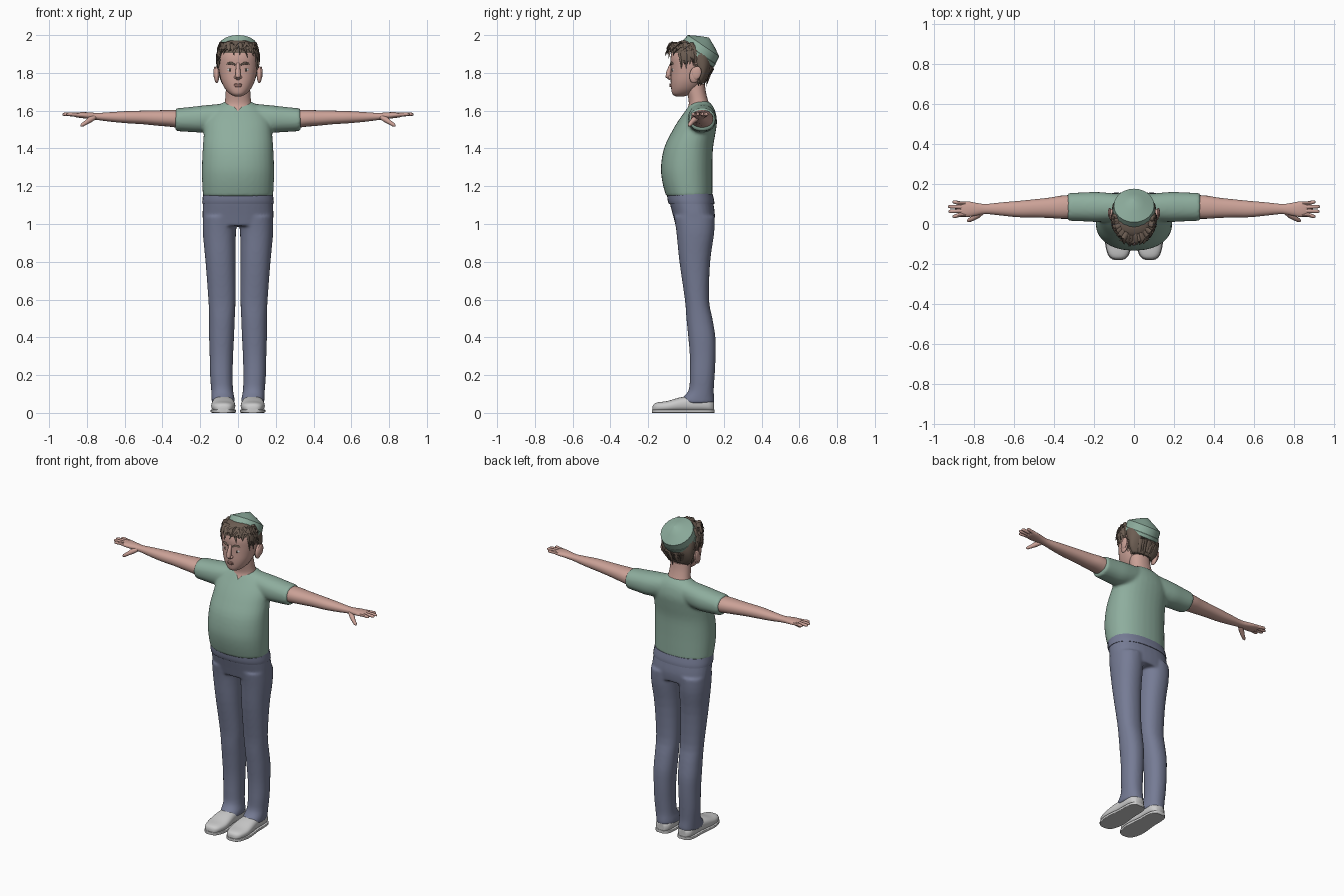
import bpy, bmesh, random
from math import sin, cos, pi, radians
from mathutils import Vector, Matrix

random.seed(4)
SHIRT, PANTS = (0.27, 0.42, 0.34), (0.18, 0.20, 0.30)
SKIN, HAIR = (0.60, 0.36, 0.31), (0.15, 0.11, 0.085)
mats = {}


def material(color):
    if color not in mats:
        m = bpy.data.materials.new("paint_%d" % len(mats))
        m.diffuse_color = (*color, 1)
        mats[color] = m
    return mats[color]


def skin_rings(bm, loops):
    """Bridge successive vertex loops and cap both ends."""
    vs = [[bm.verts.new(p) for p in loop] for loop in loops]
    n = len(vs[0])
    for a, b in zip(vs, vs[1:]):
        for i in range(n):
            bm.faces.new((a[i], a[(i + 1) % n], b[(i + 1) % n], b[i]))
    bm.faces.new(vs[0])
    bm.faces.new(vs[-1])


def loft(bm, rings, axis="z", n=32, power=2.2, steps=3):
    """Rings are (position, a_min, a_max, b_min, b_max), splined along the axis."""
    dense = []
    for i in range(len(rings) - 1):
        p = [rings[max(0, min(len(rings) - 1, i + k))] for k in (-1, 0, 1, 2)]
        for s in range(steps):
            t = s / steps
            dense.append([b + 0.5 * t * (c - a + t * (2 * a - 5 * b + 4 * c - d + t * (3 * (b - c) + d - a)))
                          for a, b, c, d in zip(*p)])
    dense.append(rings[-1])
    loops = []
    for t, a0, a1, b0, b1 in dense:
        loop = []
        for k in range(n):
            c, s = cos(2 * pi * k / n), sin(2 * pi * k / n)
            a = (a0 + a1) / 2 + (a1 - a0) / 2 * (1 if c > 0 else -1) * abs(c) ** (2 / power)
            b = (b0 + b1) / 2 + (b1 - b0) / 2 * (1 if s > 0 else -1) * abs(s) ** (2 / power)
            loop.append({"x": (t, a, b), "y": (a, t, b), "z": (a, b, t)}[axis])
        loops.append(loop)
    skin_rings(bm, loops)


def sym(rings):
    """(z, front, back, half width) to loft rings."""
    return [(z, -w, w, f, b) for z, f, b, w in rings]


def tube(bm, pts, radii, n=8, flat=1.0, up=(0, 0, 1)):
    pts = [Vector(p) for p in pts]
    loops = []
    for i, (p, r) in enumerate(zip(pts, radii)):
        d = (pts[min(i + 1, len(pts) - 1)] - pts[max(i - 1, 0)]).normalized()
        u = d.cross(Vector(up)).normalized()
        v = d.cross(u)
        loops.append([p + r * (cos(2 * pi * k / n) * u + flat * sin(2 * pi * k / n) * v) for k in range(n)])
    skin_rings(bm, loops)


def ball(bm, loc, size, rot=0):
    m = Matrix.Translation(loc) @ Matrix.Rotation(rot, 4, "X") @ Matrix.Diagonal((*size, 1))
    bmesh.ops.create_uvsphere(bm, u_segments=16, v_segments=10, radius=1, matrix=m)


def finish(name, bm, color=None, mirror=False, remesh=0, angle=45):
    bmesh.ops.recalc_face_normals(bm, faces=bm.faces)
    me = bpy.data.meshes.new(name)
    bm.to_mesh(me)
    bm.free()
    me.shade_smooth()
    me.set_sharp_from_angle(angle=radians(angle))
    ob = bpy.data.objects.new(name, me)
    bpy.context.collection.objects.link(ob)
    if color:
        me.materials.append(material(color))
    if mirror:
        ob.modifiers.new("mirror", "MIRROR")
    if remesh:
        r = ob.modifiers.new("fuse", "REMESH")
        r.mode, r.voxel_size, r.use_smooth_shade = "VOXEL", remesh, True
        s = ob.modifiers.new("soften", "SMOOTH")
        s.factor, s.iterations = 0.5, 7
    return ob


# shirt: torso and sleeves fused, with a V neck cut
bm = bmesh.new()
loft(bm, sym([(1.145, -.105, .14, .186), (1.22, -.125, .14, .19), (1.30, -.133, .14, .191),
              (1.40, -.117, .143, .187), (1.48, -.08, .156, .181), (1.54, -.045, .164, .175),
              (1.59, -.01, .157, .15), (1.625, .015, .142, .11), (1.65, .035, .118, .065)]))
for s in (-1, 1):
    loft(bm, [(s * .07, .015, .15, 1.50, 1.638), (s * .18, .01, .16, 1.485, 1.628),
              (s * .25, .013, .158, 1.487, 1.62), (s * .332, .016, .155, 1.492, 1.612)], "x")
shirt = finish("shirt", bm, SHIRT, remesh=.009)
bm = bmesh.new()
skin_rings(bm, [[(0, y, 1.597), (.075, y, 1.685), (-.075, y, 1.685)] for y in (-.2, .032)])
cutter = finish("neck_cutter", bm, SHIRT)
cutter.hide_render = True
cutter.display_type = "WIRE"
b = shirt.modifiers.new("v_neck", "BOOLEAN")
b.operation, b.object = "DIFFERENCE", cutter

# trousers: hips and two legs fused
bm = bmesh.new()
loft(bm, sym([(1.17, -.095, .135, .178), (1.12, -.088, .143, .184), (1.05, -.07, .153, .188),
              (.99, -.055, .148, .184)]), power=2.4)
for s in (-1, 1):
    legs = [(1.04, -.063, .153, .004, .187), (.95, -.05, .149, .011, .186), (.8, -.035, .128, .013, .172),
            (.6, -.006, .122, .013, .157), (.5, .002, .14, .017, .153), (.4, .012, .156, .021, .153),
            (.3, .02, .157, .026, .15), (.2, .02, .152, .028, .148), (.12, .014, .147, .026, .142),
            (.075, -.025, .15, .018, .14), (.05, -.037, .15, .018, .139)]
    loft(bm, [(z, s * i, s * o, f, k) for z, f, k, i, o in legs])
finish("trousers", bm, PANTS, remesh=.008)
bm = bmesh.new()
loft(bm, sym([(1.105, -.090, .150, .189), (1.125, -.097, .149, .189), (1.16, -.101, .141, .184)]), power=2.3)
finish("waistband", bm, PANTS)

# shoes and soles
plan = [(-.18, .02, .035), (-.172, .038, .048), (-.15, .054, .056), (-.10, .066, .063), (-.04, .064, .08),
        (.02, .057, .09), (.09, .056, .09), (.13, .048, .075), (.15, .028, .06)]
bm = bmesh.new()
loft(bm, [(y * .98, .078 - w * .96, .078 + w * .96, .005, h) for y, w, h in plan], "y", power=2.5)
finish("shoes", bm, mirror=True)
bm = bmesh.new()
loft(bm, [(y, .078 - w, .078 + w, 0, .018) for y, w, h in plan], "y", power=8)
finish("soles", bm, mirror=True)

# arms, palms, fingers and thumbs
bm = bmesh.new()
loft(bm, [(.29, .027, .145, 1.505, 1.604), (.36, .026, .142, 1.515, 1.604), (.42, .03, .132, 1.52, 1.602),
          (.5, .033, .123, 1.528, 1.60), (.58, .034, .115, 1.533, 1.598), (.66, .042, .108, 1.54, 1.593),
          (.74, .05, .1, 1.55, 1.588), (.79, .042, .106, 1.556, 1.591), (.83, .035, .113, 1.561, 1.592),
          (.862, .039, .111, 1.566, 1.588), (.87, .046, .104, 1.572, 1.583)], "x", n=24)
for y0, y1, x in ((.046, .038, .908), (.065, .063, .928), (.085, .087, .93), (.103, .110, .908)):
    tube(bm, [(.84, y0, 1.578), (.87, y0, 1.58), (x - .012, y1, 1.581), (x - .003, y1, 1.58), (x, y1, 1.58)],
         [.010, .0105, .009, .006, .002])
tube(bm, [(.76, .06, 1.565), (.785, .042, 1.551), (.805, .028, 1.537), (.825, .018, 1.524), (.832, .014, 1.519)],
     [.014, .016, .012, .010, .004])
finish("arms", bm, SKIN, mirror=True)

# neck and upper chest
bm = bmesh.new()
loft(bm, sym([(1.56, -.022, .13, .12), (1.60, .002, .13, .09), (1.63, .014, .125, .074),
              (1.66, .013, .115, .068), (1.70, .005, .105, .065), (1.74, 0, .1, .063)]))
finish("neck", bm, SKIN)

# head with nose and ears
bm = bmesh.new()
loft(bm, sym([(1.676, -.055, -.01, .018), (1.688, -.072, .03, .042), (1.715, -.078, .065, .068),
              (1.755, -.081, .095, .088), (1.80, -.080, .115, .099), (1.84, -.080, .127, .105),
              (1.88, -.082, .13, .105), (1.92, -.072, .122, .098), (1.95, -.05, .10, .078),
              (1.968, -.015, .07, .045)]))
tube(bm, [(0, -.07, 1.855), (0, -.082, 1.83), (0, -.092, 1.80), (0, -.094, 1.782), (0, -.08, 1.768)],
     [.010, .011, .014, .015, .010], n=12, up=(1, 0, 0))
for s in (-1, 1):
    ball(bm, (s * .013, -.084, 1.777), (.009, .011, .008))
    ball(bm, (s * .113, .047, 1.79), (.014, .028, .045), radians(-12))
    ball(bm, (s * .122, .056, 1.80), (.008, .025, .036), radians(-12))
finish("head", bm, SKIN)

# eyes, pupils, lips and brows
bm = bmesh.new()
ball(bm, (.041, -.058, 1.816), (.019, .016, .013))
finish("eyes", bm, (.75, .75, .73), mirror=True)
bm = bmesh.new()
ball(bm, (.041, -.0715, 1.816), (.008, .004, .009))
finish("pupils", bm, (.06, .05, .04), mirror=True)
bm = bmesh.new()
for z, r in ((1.740, .005), (1.731, .006)):
    tube(bm, [(-.028, -.070, 1.735), (-.012, -.081, z), (0, -.083, z), (.012, -.081, z), (.028, -.070, 1.735)],
         [.001, r, r, r, .001])
finish("lips", bm, (.42, .22, .19))
bm = bmesh.new()
tube(bm, [(.016, -.081, 1.843), (.035, -.078, 1.852), (.052, -.068, 1.85), (.068, -.054, 1.84)],
     [.004, .007, .006, .002])
finish("eyebrows", bm, HAIR, mirror=True)

# hair: back shell, crown and loose tufts
bm = bmesh.new()
loft(bm, sym([(1.745, .045, .101, .075), (1.78, .05, .115, .098), (1.83, .035, .134, .108),
              (1.88, .01, .138, .109), (1.92, -.02, .13, .104)]))
loft(bm, sym([(1.905, -.080, .125, .101), (1.935, -.073, .115, .095), (1.96, -.05, .09, .075),
              (1.972, -.02, .06, .045)]))


def tuft(root, mid, tip, w):
    tube(bm, [root, mid, Vector(mid).lerp(Vector(tip), .6), tip], [w * .7, w, w * .65, .001], n=6, flat=.5)


def around(a, rx, ry, z):
    return (rx * sin(a), .02 - ry * cos(a), z)


R = random.uniform
for i in range(44):  # fringe
    a = radians(-105 + 210 * i / 43)
    e = a + R(-.25, .25)
    tuft(around(a, .06, .06, 1.955), around(a, .095, .106, R(1.935, 1.962)),
         around(e, .112, R(.118, .136), R(1.875, 1.925)), R(.010, .015))
for s in (-1, 1):  # sides
    for i in range(9):
        a = s * radians(62 + 5.5 * i)
        tuft(around(a, .094, .09, 1.94), around(a, .109, .105, 1.90),
             around(a + s * R(-.05, .1), .110, .105, R(1.82, 1.85)), .013)
for i in range(22):  # nape
    a = radians(108 + 144 * i / 21)
    tuft(around(a, .100, .104, 1.87), around(a, .111, .117, 1.82),
         around(a + R(-.1, .1), .088, .088, R(1.725, 1.76)), R(.013, .017))
finish("hair", bm, HAIR, angle=60)

# tilted cap with a shallow cone top
bm = bmesh.new()
base, axis = Vector((0, .055, 1.888)), Vector((0, .56, .83))
side, back = Vector((1, 0, 0)), Vector((0, .83, -.56))
loops = []
for h, r in ((0, .104), (.002, .108), (.022, .108), (.024, .106), (.067, .101), (.095, .052), (.119, .001)):
    loops.append([base + axis * h + r * (cos(pi * k / 12) * side + sin(pi * k / 12) * back) for k in range(24)])
skin_rings(bm, loops)
finish("cap", bm, SHIRT, angle=35)
